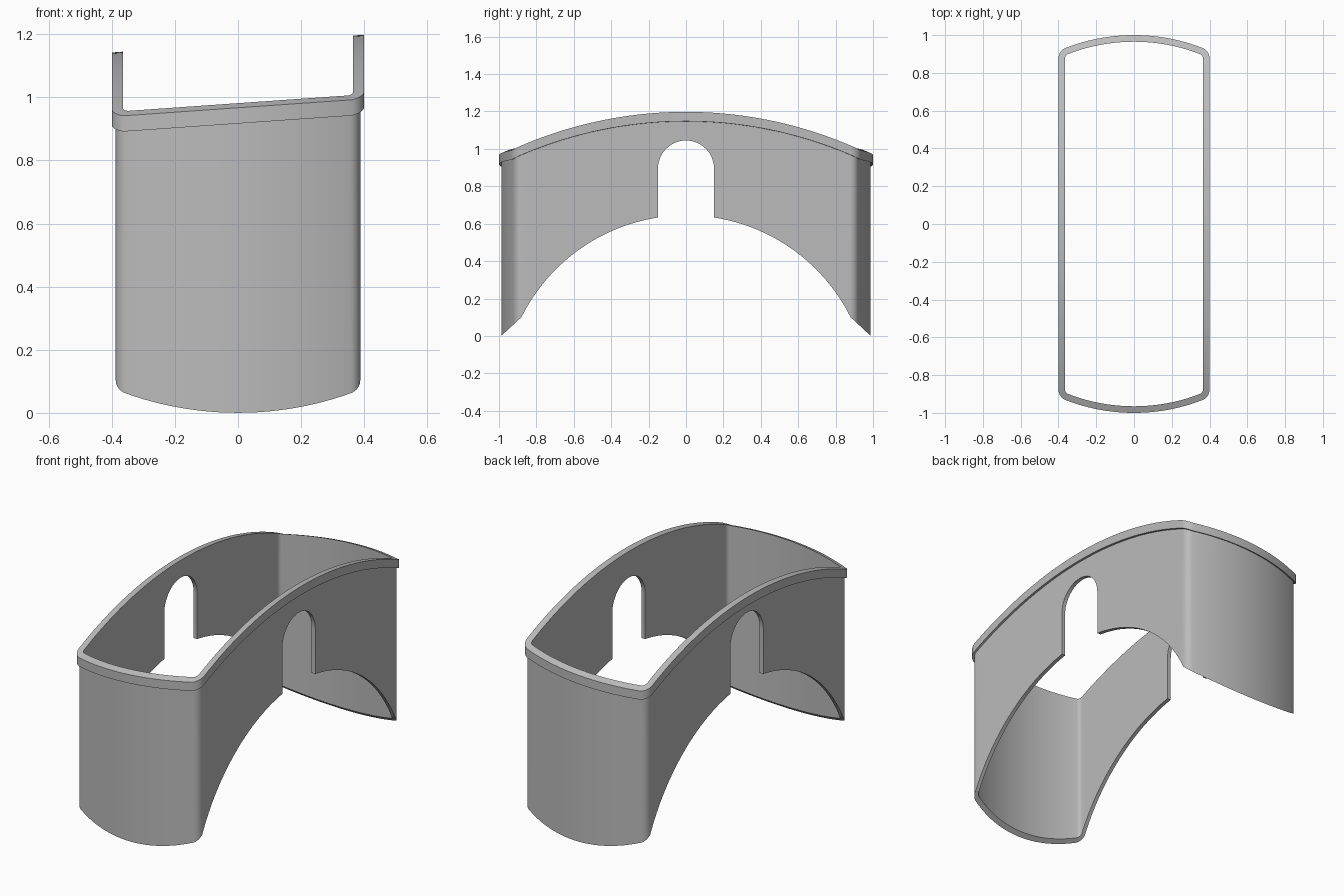
import bpy
import bmesh
import math

HALF_WIDTH, END_RADIUS, FILLET = 0.4, 1.0, 0.06
RIM_STEP, THICKNESS, RIM_HEIGHT = 0.0125, 0.035, 0.05

# Fillet centre: tangent to the straight side and to the rounded end
CX = HALF_WIDTH - FILLET
CY = math.sqrt((END_RADIUS - FILLET) ** 2 - CX ** 2)
PHI = math.atan2(CY, CX)

cube = bpy.data.objects.get("Cube")
if cube:
    bpy.data.objects.remove(cube, do_unlink=True)

grey = bpy.data.materials.new("plain_grey")
colour = (0.5, 0.5, 0.5, 1)
grey.use_nodes = True
grey.diffuse_color = colour
grey.node_tree.nodes["Principled BSDF"].inputs["Base Color"].default_value = colour


def outline(inset):
    """Plan outline, moved inward by inset: one quarter, mirrored twice."""
    r, big = FILLET - inset, END_RADIUS - inset
    q = [(HALF_WIDTH - inset, CY * i / 24) for i in range(24)]
    q += [(CX + r * math.cos(PHI * i / 8), CY + r * math.sin(PHI * i / 8))
          for i in range(9)]
    for i in range(1, 13):
        a = PHI + (math.pi / 2 - PHI) * i / 12
        q.append((big * math.cos(a), big * math.sin(a)))
    return (q + [(-x, y) for x, y in reversed(q[:-1])]
            + [(-x, -y) for x, y in q[1:]]
            + [(x, -y) for x, y in reversed(q[1:-1])])


def top_height(x, y, inset):
    """Arched along the sides, level over the ends, tilted across the width."""
    radius = 2.24
    y = min(abs(y), CY + math.sin(PHI) * (FILLET - inset))
    return 1.17 - radius + math.sqrt(radius ** 2 - y ** 2) + 0.07 * x


def new_object(name, bm):
    bmesh.ops.recalc_face_normals(bm, faces=bm.faces)
    mesh = bpy.data.meshes.new(name)
    bm.to_mesh(mesh)
    bm.free()
    mesh.materials.append(grey)
    obj = bpy.data.objects.new(name, mesh)
    bpy.context.collection.objects.link(obj)
    return obj


# Wall with its projecting rim: rings joined into a closed section
bm = bmesh.new()
rings = []
for inset, drop in ((0, 0), (0, RIM_HEIGHT), (RIM_STEP, RIM_HEIGHT),
                    (RIM_STEP, None), (THICKNESS, None), (THICKNESS, 0)):
    rings.append([bm.verts.new((x, y, -0.3 if drop is None
                                else top_height(x, y, inset) - drop))
                  for x, y in outline(inset)])
n = len(rings[0])
for k, ring in enumerate(rings):
    following = rings[(k + 1) % len(rings)]
    for i in range(n):
        j = (i + 1) % n
        bm.faces.new((ring[i], ring[j], following[j], following[i]))
wall = new_object("rimmed_wall", bm)

# Cutter: sloping feet, wide underside arch and round-headed doorway
apex, arch_r, door = 0.645, 0.983, 0.15
foot = 0.88
half = []
for i in range(17):
    a = math.asin(door / arch_r)
    a += (math.asin(foot / arch_r) - a) * i / 16
    half.append((arch_r * math.sin(a), apex - arch_r * (1 - math.cos(a))))
half += [(1.2, -0.197), (1.2, -0.5)]
head = [(door * math.cos(math.pi * i / 24), 0.895 + door * math.sin(math.pi * i / 24))
        for i in range(25)]
profile = half[::-1] + head + [(-y, z) for y, z in half]

bm = bmesh.new()
face = bm.faces.new([bm.verts.new((-0.6, y, z)) for y, z in profile])
moved = bmesh.ops.extrude_face_region(bm, geom=[face])["geom"]
bmesh.ops.translate(bm, vec=(1.2, 0, 0),
                    verts=[v for v in moved if isinstance(v, bmesh.types.BMVert)])
cutter = new_object("opening_cutter", bm)
cutter.hide_render = True

cut = wall.modifiers.new("openings", "BOOLEAN")
cut.operation = "DIFFERENCE"
cut.solver = "EXACT"
cut.object = cutter
bpy.ops.object.select_all(action="DESELECT")
wall.select_set(True)
bpy.context.view_layer.objects.active = wall
bpy.ops.object.modifier_apply(modifier=cut.name)
bpy.data.objects.remove(cutter, do_unlink=True)
bpy.ops.object.shade_smooth_by_angle(angle=math.radians(30))
